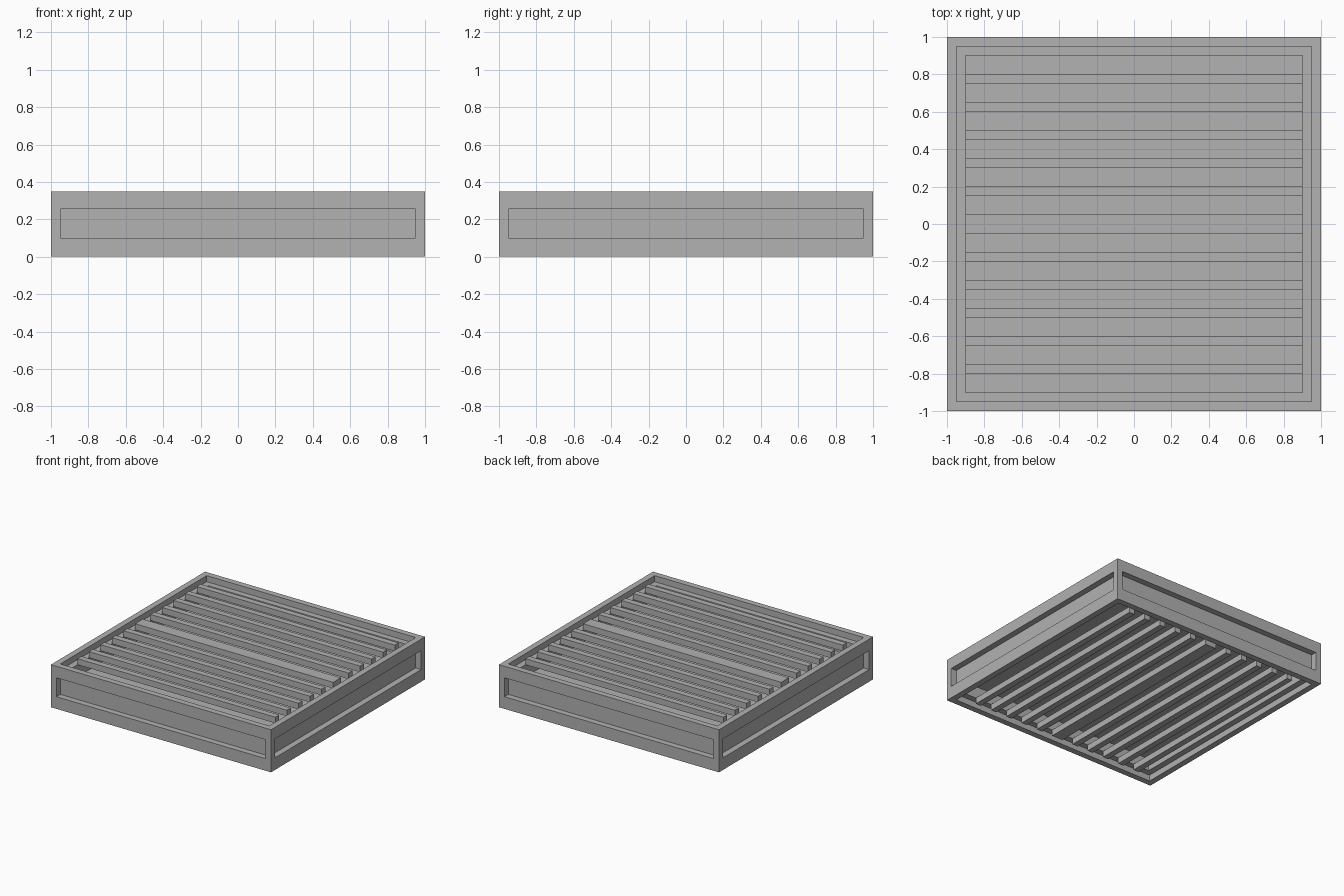
import bpy
import bmesh
from mathutils import Matrix, Vector

cube = bpy.data.objects.get("Cube")
if cube:
    bpy.data.objects.remove(cube, do_unlink=True)

# Single plain grey
grey = bpy.data.materials.new("plain_grey")
grey.use_nodes = True
colour = (0.445, 0.445, 0.445, 1)
grey.diffuse_color = colour
grey.node_tree.nodes["Principled BSDF"].inputs["Base Color"].default_value = colour


def finish(name, bm):
    bmesh.ops.recalc_face_normals(bm, faces=bm.faces)
    mesh = bpy.data.meshes.new(name)
    bm.to_mesh(mesh)
    bm.free()
    mesh.materials.append(grey)
    obj = bpy.data.objects.new(name, mesh)
    bpy.context.collection.objects.link(obj)
    return obj


def box(name, low, high):
    low, high = Vector(low), Vector(high)
    bm = bmesh.new()
    place = Matrix.Translation((low + high) / 2) @ Matrix.Diagonal((*(high - low), 1))
    bmesh.ops.create_cube(bm, size=1, matrix=place)
    return finish(name, bm)


def ring(name, outer, inner, z0, z1):
    """Square ring with mitred corners."""
    bm = bmesh.new()
    signs = [(-1, -1), (1, -1), (1, 1), (-1, 1)]
    section = [(outer, z0), (outer, z1), (inner, z1), (inner, z0)]
    loops = [[bm.verts.new((sx * r, sy * r, z)) for r, z in section] for sx, sy in signs]
    for i in range(4):
        a, b = loops[i], loops[(i + 1) % 4]
        for j in range(4):
            k = (j + 1) % 4
            bm.faces.new((a[j], b[j], b[k], a[k]))
    return finish(name, bm)


HEIGHT = 0.35
T = 0.05                      # board thickness
RIM, WALL = 1 - T, 1 - 2 * T  # inner edge of the rim, inner edge of the wall
LOW, HIGH = 0.1, 0.255        # side recess

# Outer frame: two bands and corner posts
ring("bottom_band", 1, RIM, 0, LOW)
ring("top_band", 1, RIM, HIGH, HEIGHT)
for side, x in (("right", -1), ("left", 1)):
    for end, y in (("front", -1), ("back", 1)):
        cx, cy = x * (1 - T / 2), y * (1 - T / 2)
        box(f"{end}_{side}_post", (cx - T / 2, cy - T / 2, LOW), (cx + T / 2, cy + T / 2, HIGH))

# Recessed side panels and the middle plate
ring("side_panels", RIM, WALL, T, HEIGHT - T)
box("middle_plate", (-WALL, -WALL, 0.15), (WALL, WALL, 0.2))

# Slats: across on top, front to back underneath, with a wide one in the middle
spans = [(-T, T)]
for i in range(1, 6):
    start = 0.15 * i
    spans += [(start, start + T), (-start - T, -start)]
for i, (a, b) in enumerate(sorted(spans), 1):
    box(f"top_slat_{i}", (-WALL, a, HEIGHT - T), (WALL, b, HEIGHT))
    box(f"bottom_slat_{i}", (a, -WALL, 0), (b, WALL, T))
